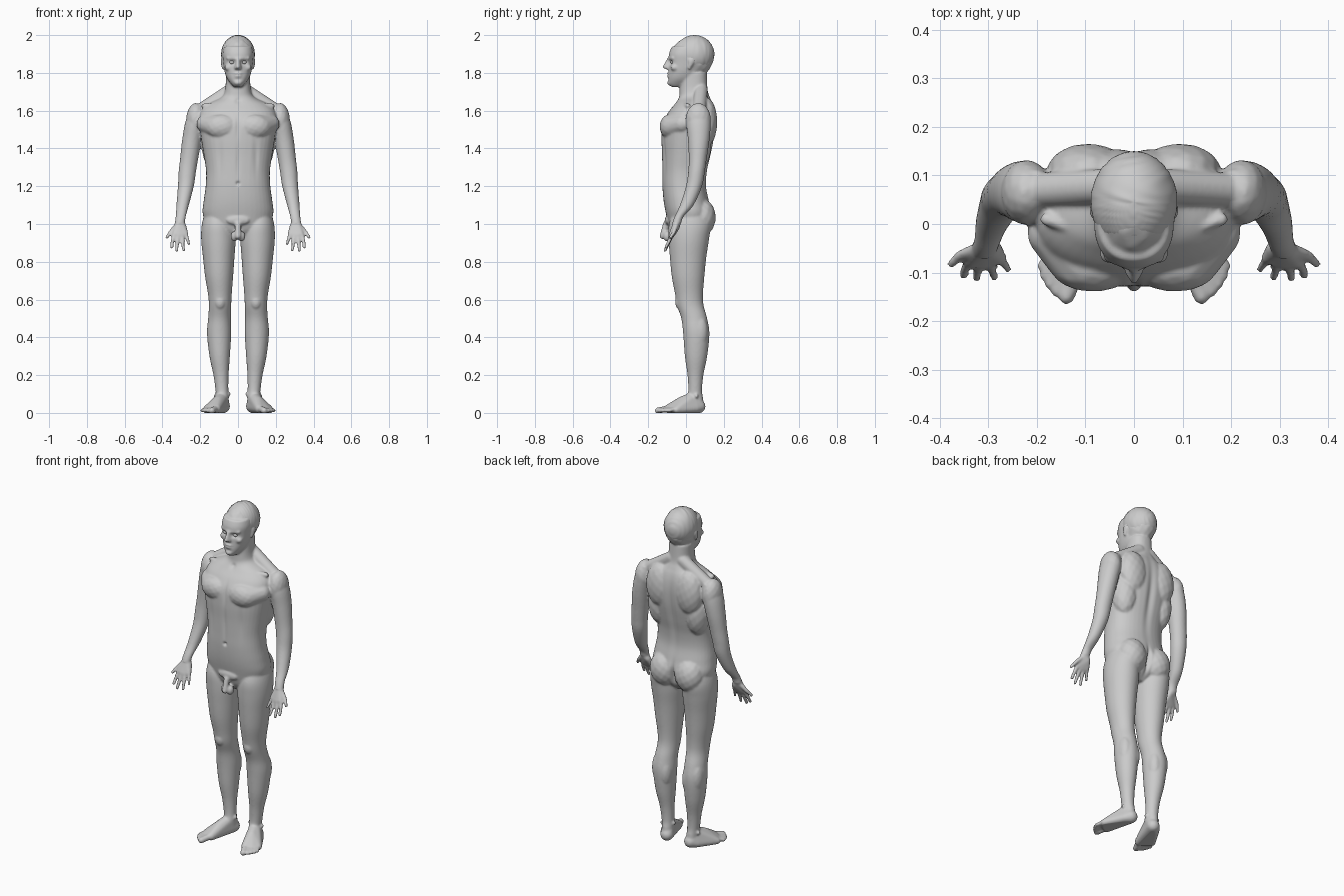
import bpy, bmesh, math
from mathutils import Vector

body = bmesh.new()
DIRS = []
for i in range(90):
    zz = 1 - 2 * (i + .5) / 90
    r = math.sqrt(1 - zz * zz)
    DIRS.append(Vector((r * math.cos(i * 2.39996), r * math.sin(i * 2.39996), zz)))


def hull(*balls, s=1):
    """Convex skin around balls (x, y, z, r) or (x, y, z, rx, ry, rz)."""
    t = bmesh.new()
    for b in balls:
        r = b[3:] if len(b) == 6 else (b[3],) * 3
        for d in DIRS:
            t.verts.new((s * (b[0] + d.x * r[0]), b[1] + d.y * r[1], b[2] + d.z * r[2]))
    bmesh.ops.convex_hull(t, input=t.verts)
    bmesh.ops.delete(t, geom=[v for v in t.verts if not v.link_faces], context='VERTS')
    bmesh.ops.recalc_face_normals(t, faces=t.faces)
    me = bpy.data.meshes.new("tmp")
    t.to_mesh(me)
    t.free()
    body.from_mesh(me)
    bpy.data.meshes.remove(me)


def loft(rows, s=1, e=2.0, n=40, sub=5):
    """Stack of rounded sections: z, centre x, half width, front y, back y."""
    dense = []
    for i in range(len(rows) - 1):
        a, b = rows[max(i - 1, 0)], rows[i]
        c, d = rows[i + 1], rows[min(i + 2, len(rows) - 1)]
        for k in range(sub):
            t = k / sub
            dense.append([.5 * (2 * q + (w - p) * t + (2 * p - 5 * q + 4 * w - v) * t * t
                                + (3 * q - p - 3 * w + v) * t ** 3)
                          for p, q, w, v in zip(a, b, c, d)])
    dense.append(rows[-1])
    rings = []
    for z, cx, hw, yf, yb in dense:
        ring = []
        for j in range(n):
            c, q = math.cos(2 * math.pi * j / n), math.sin(2 * math.pi * j / n)
            x = math.copysign(abs(c) ** (2 / e), c) * hw
            y = math.copysign(abs(q) ** (2 / e), q) * (yb - yf) / 2
            ring.append(body.verts.new((s * (cx + x), (yf + yb) / 2 + y, z)))
        rings.append(ring)
    fs = [body.faces.new(rings[0]), body.faces.new(rings[-1])]
    for p, q in zip(rings, rings[1:]):
        fs += [body.faces.new((p[j], p[(j + 1) % n], q[(j + 1) % n], q[j])) for j in range(n)]
    bmesh.ops.recalc_face_normals(body, faces=fs)


# Torso and neck
loft([(.92, 0, .06, -.05, .06), (.97, 0, .15, -.085, .11), (1.05, 0, .186, -.105, .135),
      (1.12, 0, .182, -.118, .122), (1.2, 0, .171, -.125, .107), (1.28, 0, .169, -.126, .112),
      (1.36, 0, .18, -.127, .13), (1.45, 0, .195, -.13, .148), (1.53, 0, .205, -.125, .155),
      (1.59, 0, .2, -.095, .152), (1.635, 0, .16, -.06, .142), (1.67, 0, .09, -.038, .128),
      (1.71, 0, .068, -.034, .115), (1.8, 0, .064, -.03, .11)], e=2.3)

# Face and skull
loft([(1.725, 0, .02, -.075, -.02), (1.74, 0, .036, -.093, .03), (1.77, 0, .058, -.095, .06),
      (1.81, 0, .072, -.092, .08), (1.86, 0, .079, -.09, .09), (1.9, 0, .082, -.09, .09),
      (1.94, 0, .074, -.075, .08)], e=2.2)
hull((0, .035, 1.885, .086, .113, .112))
hull((0, -.092, 1.875, .008), (0, -.115, 1.832, .009), (.012, -.097, 1.826, .008),
     (-.012, -.097, 1.826, .008))
hull((0, -.094, 1.796, .024, .008, .005))
hull((0, -.093, 1.784, .02, .008, .006))
hull((0, -.088, 1.748, .02, .012, .014))

# Groin
hull((0, -.098, 1.02, .062, .014, .026))
hull((0, -.105, 1.0, .017), (0, -.124, .935, .016))

for s in (1, -1):
    # Brow, cheek and ear
    hull((.014, -.088, 1.876, .007), (.055, -.07, 1.878, .008), s=s)
    hull((.05, -.06, 1.828, .022, .022, .018), s=s)
    hull((.084, .028, 1.862, .008, .016, .02), (.08, .018, 1.83, .007, .009, .012), s=s)
    hull((.018, -.1, .935, .021, .022, .028), s=s)
    # Shoulder, chest, back and buttock muscles
    hull((.035, .08, 1.71, .036), (.195, .07, 1.605, .036), s=s)
    hull((.02, -.045, 1.635, .012), (.18, .01, 1.625, .014), s=s)
    hull((.085, -.088, 1.515, .088, .052, .066), (.17, -.02, 1.53, .05), s=s)
    hull((.095, .108, 1.54, .085, .058, .13), s=s)
    hull((.12, .06, 1.42, .073, .075, .14), s=s)
    hull((.222, .065, 1.55, .053, .068, .092), s=s)
    hull((.084, .083, 1.035, .084, .075, .1), s=s)
    # Leg
    loft([(.03, .08, .032, .02, .095), (.08, .082, .033, .005, .09), (.12, .085, .034, .012, .085),
          (.2, .09, .04, .008, .092), (.3, .097, .054, -.006, .112), (.42, .1, .064, -.015, .124),
          (.5, .098, .06, -.025, .112), (.57, .095, .059, -.048, .093), (.63, .096, .063, -.058, .09),
          (.72, .1, .074, -.075, .097), (.82, .102, .083, -.085, .107), (.92, .104, .091, -.092, .122),
          (1.0, .108, .083, -.09, .13), (1.08, .11, .06, -.06, .1)], s=s)
    hull((.095, -.032, .588, .03, .026, .042), s=s)
    hull((.076, .075, .41, .038, .046, .09), s=s)
    hull((.128, .07, .43, .036, .046, .09), s=s)
    hull((.05, .045, .1, .012), (.12, .055, .09, .011), s=s)
    # Foot and toes
    hull((.078, .068, .034, .036), (.085, .04, .08, .032), (.105, -.02, .058, .03),
         (.114, -.092, .022, .024), (.145, -.075, .02, .022), (.17, -.05, .016, .019),
         (.105, .05, .025, .026), s=s)
    for a, b, r in [((.118, -.1), (.139, -.149), .017), ((.139, -.095), (.16, -.139), .0115),
                    ((.153, -.085), (.174, -.124), .011), ((.165, -.07), (.184, -.107), .0105),
                    ((.173, -.055), (.19, -.088), .01)]:
        hull((*a, .022, r), (*b, .012, r), s=s)
    # Arm
    loft([(1.005, .308, .027, -.073, -.025), (1.04, .303, .027, -.06, -.012),
          (1.1, .293, .033, -.032, .04), (1.2, .276, .042, 0, .085), (1.28, .268, .046, .012, .1),
          (1.35, .258, .048, .015, .11), (1.45, .243, .052, .01, .125), (1.55, .222, .054, .002, .13),
          (1.62, .205, .036, .03, .11)], s=s)
    # Palm, fingers and thumb
    hull((.308, -.047, 1.01, .024, .02, .02), (.336, -.077, .945, .013), (.313, -.079, .937, .014),
         (.275, -.07, .945, .013), (.29, -.05, .985, .018), s=s)
    for a, m, t, r in [((.338, -.076, .945), (.348, -.092, .905), (.351, -.107, .877), .0095),
                       ((.317, -.079, .938), (.322, -.096, .893), (.324, -.112, .86), .0098),
                       ((.296, -.077, .938), (.292, -.094, .895), (.288, -.11, .861), .0095),
                       ((.276, -.07, .945), (.266, -.083, .917), (.26, -.093, .894), .0088),
                       ((.326, -.052, .992), (.358, -.064, .957), (.376, -.082, .93), .0105)]:
        hull((*a, r * 1.25), (*m, r), s=s)
        hull((*m, r), (*t, r * .9), s=s)

# Fuse the parts into one smooth skin
me = bpy.data.meshes.new("body")
body.to_mesh(me)
body.free()
obj = bpy.data.objects.new("body", me)
bpy.context.collection.objects.link(obj)
rm = obj.modifiers.new("fuse", 'REMESH')
rm.mode = 'VOXEL'
rm.voxel_size = .0055
sm = obj.modifiers.new("soften", 'SMOOTH')
sm.factor, sm.iterations = .5, 7
dg = bpy.context.evaluated_depsgraph_get()
skin = bpy.data.meshes.new_from_object(obj.evaluated_get(dg))
obj.modifiers.clear()
obj.data = skin
skin.name = "body_skin"

# Sculpted hollows: centre, radii, push along y (mirrored in x)
DENTS = [((.032, -.09, 1.856), (.016, .03, .011), .014),   # eye sockets
         ((0, -.1, 1.79), (.022, .02, .003), .004),        # mouth
         ((0, -.1, 1.765), (.02, .03, .006), .004),        # chin crease
         ((0, .15, 1.4), (.02, .07, .2), -.01),            # spine
         ((0, .15, 1.02), (.011, .1, .06), -.025),         # cleft
         ((0, -.14, 1.52), (.011, .05, .06), .007),        # breastbone
         ((0, -.13, 1.33), (.01, .04, .09), .005),         # belly line
         ((0, -.125, 1.215), (.009, .04, .009), .012),     # navel
         ((.095, -.13, 1.36), (.014, .05, .09), .005),     # belly sides
         ((0, -.04, 1.65), (.014, .03, .014), .008)]       # throat notch
for v in skin.vertices:
    p = v.co
    for c, r, d in DENTS:
        q = ((abs(p.x) - c[0]) / r[0]) ** 2 + ((p.y - c[1]) / r[1]) ** 2 + ((p.z - c[2]) / r[2]) ** 2
        if q < 6:
            p.y += d * math.exp(-q)
    p.z = max(p.z, 0)


def ball(name, loc, rad, seg=48):
    bpy.ops.mesh.primitive_uv_sphere_add(segments=seg, ring_count=seg // 2, radius=1)
    o = bpy.context.object
    o.name = name
    for v in o.data.vertices:
        v.co = Vector([l + c * r for l, c, r in zip(loc, v.co, rad)])
    o.data.shade_smooth()
    return o


# Eyes
for s, side in ((1, "left"), (-1, "right")):
    ball("eye_" + side, (s * .032, -.068, 1.856), (.014, .0135, .0105), 24)

# Short wavy hair
hair = ball("hair", (0, .045, 1.898), (.089, .105, .102), 80)
for v in hair.data.vertices:
    x, y, z = v.co
    w = math.sin(70 * x + 25 * math.sin(20 * y)) * math.sin(60 * y + 40 * z)
    v.co += .0012 * w * (v.co - Vector((0, .045, 1.898))).normalized()
skin.shade_smooth()
